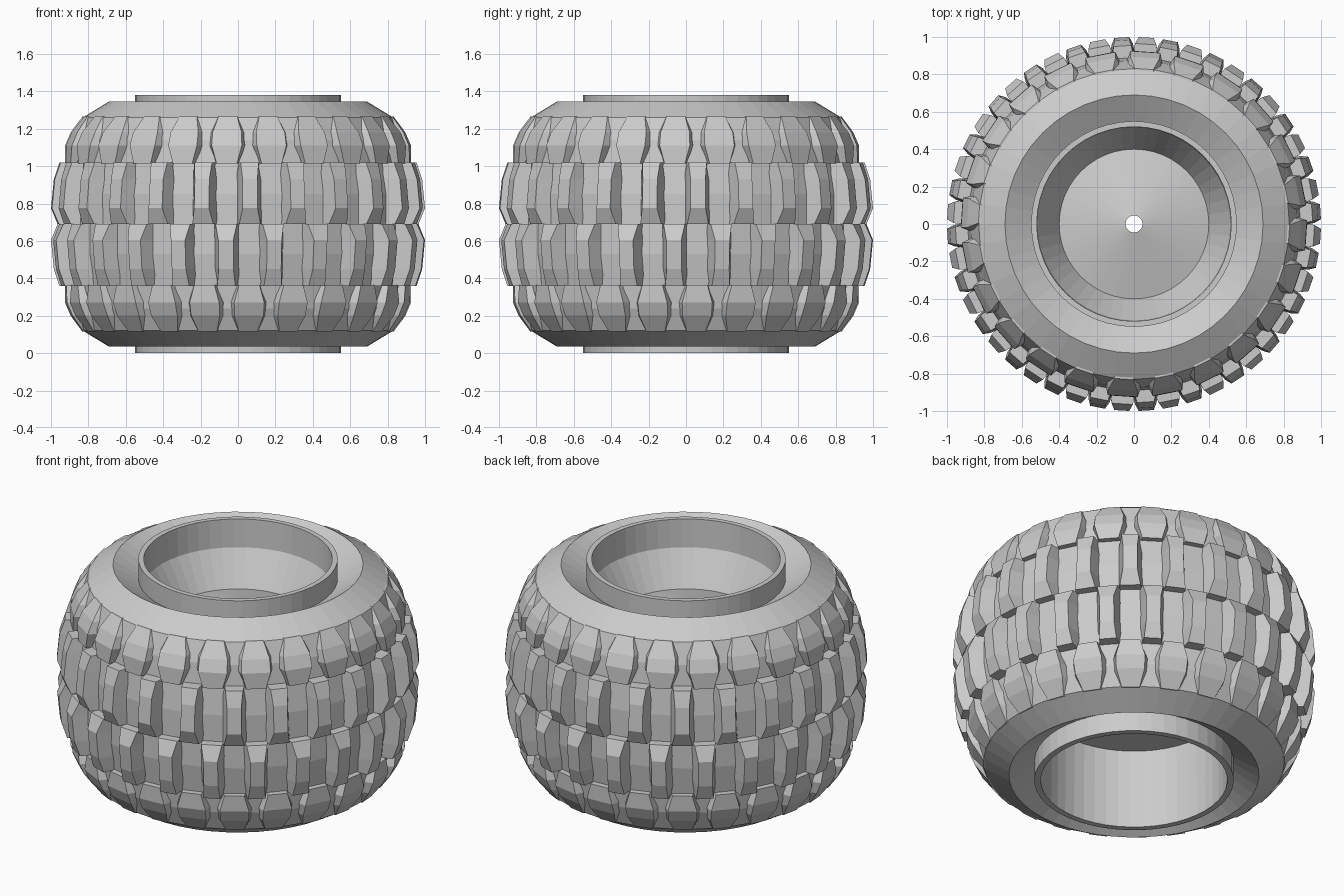
import bpy, bmesh
from math import sin, cos, radians, pi

if "Cube" in bpy.data.objects:
    bpy.data.objects.remove(bpy.data.objects["Cube"])

H = 1.38      # total height
SEG = 48      # sides of the turned parts
LUGS = 24     # lugs per row


def finish(name, bm):
    bmesh.ops.recalc_face_normals(bm, faces=bm.faces[:])
    me = bpy.data.meshes.new(name)
    bm.to_mesh(me)
    bm.free()
    ob = bpy.data.objects.new(name, me)
    bpy.context.collection.objects.link(ob)
    return ob


def polar(r, deg, z):
    a = radians(deg)
    return (r * sin(a), -r * cos(a), z)


def lathe(name, profile):
    """Turn a closed (radius, z) profile around the z axis."""
    bm = bmesh.new()
    rings = [[bm.verts.new(polar(r, 360 * i / SEG, z)) for r, z in profile]
             for i in range(SEG)]
    n = len(profile)
    for i in range(SEG):
        a, b = rings[i], rings[(i + 1) % SEG]
        for j in range(n):
            k = (j + 1) % n
            bm.faces.new((a[j], b[j], b[k], a[k]))
    return finish(name, bm)


def lug_row(name, stations, offset, flip=False):
    """Loft one tapered lug through stations and repeat it round the tyre.
    Station: z, foot radius, foot half angle, crown radius, crown half angle."""
    bm = bmesh.new()
    for i in range(LUGS):
        c = offset + 360 * i / LUGS
        secs = []
        for z, rf, wf, rc, wc in stations:
            secs.append([bm.verts.new(polar(r, c + d, z)) for r, d in
                         ((rf, -wf), (rc, -wc), (rc, wc), (rf, wf))])
        for a, b in zip(secs, secs[1:]):
            for j in range(4):
                k = (j + 1) % 4
                bm.faces.new((a[j], a[k], b[k], b[j]))
        bm.faces.new(secs[0])
        bm.faces.new(secs[-1])
    ob = finish(name, bm)
    if flip:  # lower half is the upper half turned over
        ob.rotation_euler.x = pi
        ob.location.z = H
    return ob


# tyre carcass: half profile mirrored about mid height
half = [(0.55, 1.26), (0.69, 1.345), (0.83, 1.26), (0.875, 1.14),
        (0.89, 1.02), (0.915, 0.85)]
lathe("tyre_carcass", half + [(r, H - z) for r, z in reversed(half)])

# tread lugs
centre_lug = [
    (0.69, 0.88, 4.6, 0.965, 3.4),
    (0.775, 0.88, 4.8, 1.0, 2.3),
    (0.93, 0.87, 4.8, 0.985, 2.3),
    (1.02, 0.86, 3.8, 0.955, 2.9),
]
shoulder_lug = [
    (1.015, 0.86, 4.2, 0.925, 3.4),
    (1.11, 0.85, 6.9, 0.925, 5.0),
    (1.18, 0.82, 6.9, 0.895, 5.0),
    (1.265, 0.78, 4.6, 0.832, 3.4),
]
for side, flip in (("upper", False), ("lower", True)):
    lug_row(side + "_centre_lugs", centre_lug, 3.75, flip)
    lug_row(side + "_shoulder_lugs", shoulder_lug, -3.75, flip)

# wheel rim: dished on top with a raised hub cone, deep hollow underneath
lathe("wheel_rim", [
    (0.55, 0.0), (0.55, H), (0.52, H), (0.515, 1.21), (0.40, 1.01),
    (0.045, 1.10), (0.045, 0.48), (0.51, 0.48), (0.515, 0.0)])
